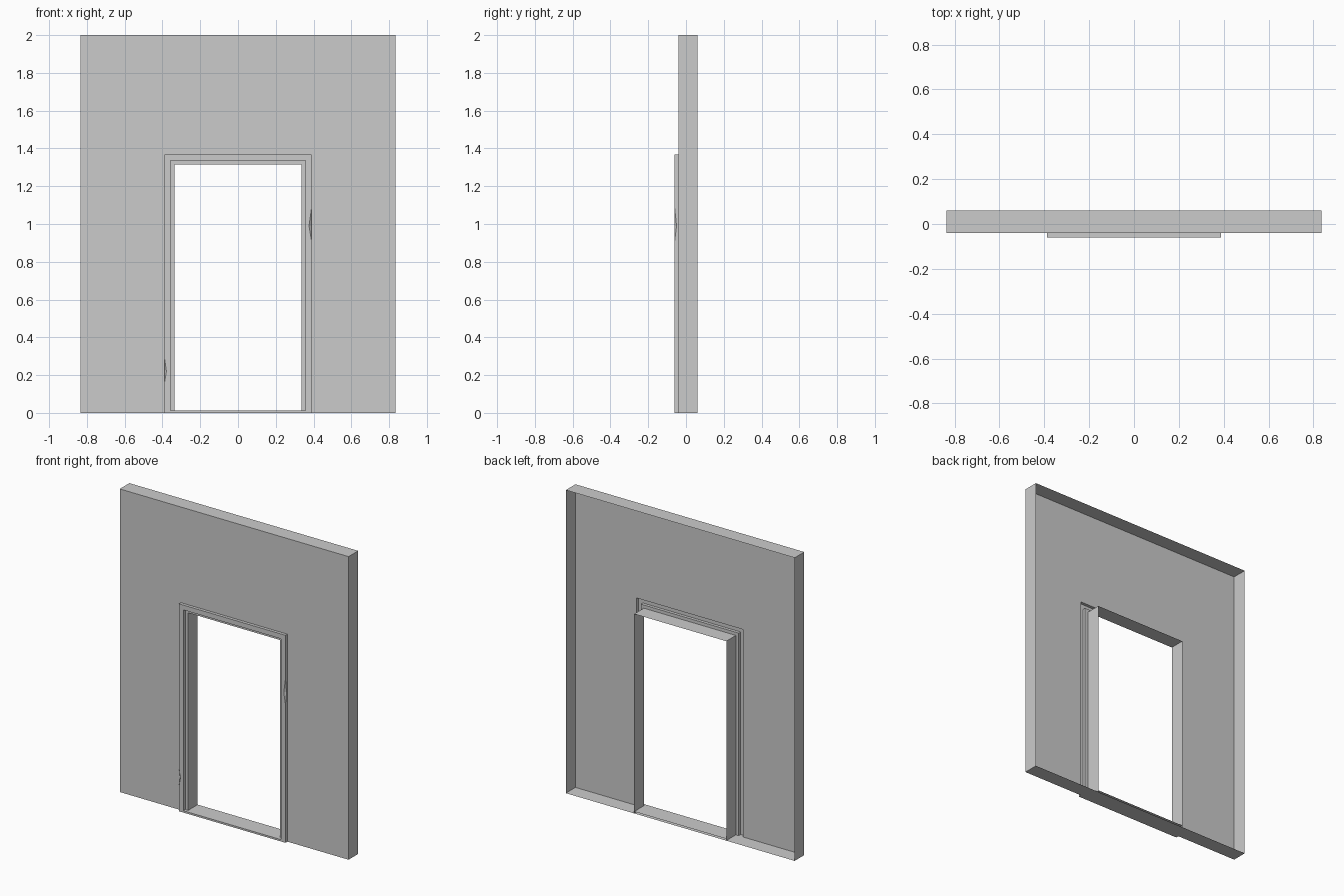
import bpy, bmesh

if "Cube" in bpy.data.objects:
    bpy.data.objects.remove(bpy.data.objects["Cube"])

W, H = 0.835, 2.0              # wall half width and height
BACK, FACE, TRIM = 0.06, -0.04, -0.06
OUT, MID, IN = (0.389, 1.369), (0.357, 1.337), (0.336, 1.316)  # half width, top
SILL = 0.012


def make(name, faces):
    """Build one sheet object from lists of corner points."""
    bm = bmesh.new()
    for f in faces:
        bm.faces.new([bm.verts.new(p) for p in f])
    bmesh.ops.remove_doubles(bm, verts=bm.verts, dist=1e-5)
    me = bpy.data.meshes.new(name)
    bm.to_mesh(me)
    bm.free()
    ob = bpy.data.objects.new(name, me)
    bpy.context.collection.objects.link(ob)
    return ob


def outline(size, y):
    """Open door-shaped outline: left foot, left top, right top, right foot."""
    w, t = size
    return [(-w, y, 0), (-w, y, t), (w, y, t), (w, y, 0)]


def bridge(a, b):
    return [[a[i], a[i + 1], b[i + 1], b[i]] for i in range(len(a) - 1)]


# Wall: front sheet around the doorway plus returns, open at the back
front, back = outline((W, H), FACE), outline((W, H), BACK)
hole = outline(OUT, FACE)
make("wall_front", [f[::-1] for f in bridge(hole, front)])
returns = bridge(front, back)
for s in (-1, 1):
    strip = [(s * OUT[0], FACE, 0), (s * W, FACE, 0), (s * W, BACK, 0), (s * OUT[0], BACK, 0)]
    returns.append(strip if s < 0 else strip[::-1])
make("wall_returns", returns)

# Raised door trim, with a chipped outer edge on each upright
trim_out, trim_in = outline(OUT, TRIM), outline(MID, TRIM)
faces = [bridge(hole, trim_out)[1], bridge(trim_out, trim_in)[1]]
for s, lo, mid, hi, depth in ((-1, 0.16, 0.22, 0.29, 0.010), (1, 0.91, 0.99, 1.085, 0.013)):
    x = s * OUT[0]
    foot, top = (x, TRIM, 0), (x, TRIM, OUT[1])
    a, b = (x, TRIM, lo), (x, TRIM, hi)
    f, g = (x - s * depth, TRIM, mid), (x, TRIM + 0.010, mid)
    new = [
        [foot, a, f, b, top, (s * MID[0], TRIM, MID[1]), (s * MID[0], TRIM, 0)],
        [top, b, g, a, foot, (x, FACE, 0), (x, FACE, OUT[1])],
        [a, g, f],
        [b, f, g],
    ]
    faces += new if s < 0 else [p[::-1] for p in new]
make("door_trim", faces)

# Stepped jamb running from the trim to the back of the wall
steps = [outline(MID, TRIM), outline(MID, FACE), outline(IN, FACE), outline(IN, BACK)]
make("door_jamb", [q for a, b in zip(steps, steps[1:]) for q in bridge(a, b)])

# Threshold: thin sill with front lip and underside
m, n = MID[0], IN[0]
make("threshold", [
    [(-m, TRIM, 0), (m, TRIM, 0), (m, TRIM, SILL), (-m, TRIM, SILL)],
    [(-m, TRIM, SILL), (m, TRIM, SILL), (m, FACE, SILL), (n, FACE, SILL),
     (n, BACK, SILL), (-n, BACK, SILL), (-n, FACE, SILL), (-m, FACE, SILL)],
    [(-OUT[0], TRIM, 0), (-OUT[0], BACK, 0), (OUT[0], BACK, 0), (OUT[0], TRIM, 0)],
])
